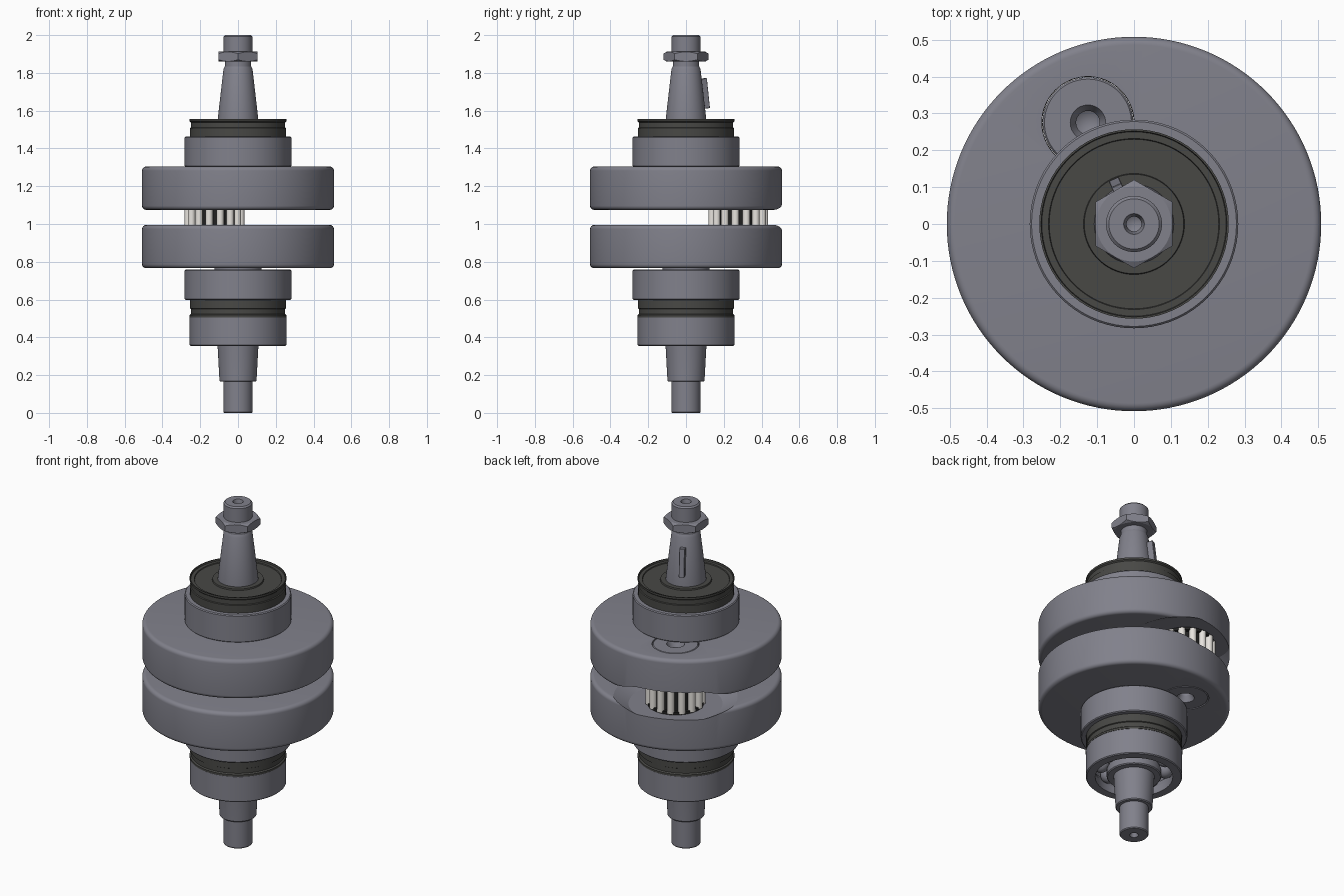
import bpy, bmesh, math
from mathutils import Matrix

if "Cube" in bpy.data.objects:
    bpy.data.objects.remove(bpy.data.objects["Cube"])

PX, PY = -0.125, 0.275          # crank pin axis
MID = 1.035                     # plane halfway between the webs
PIN_ANGLE = math.atan2(PY, PX)


def material(name, rgb):
    m = bpy.data.materials.new(name)
    m.diffuse_color = (*rgb, 1)
    m.use_nodes = True
    m.node_tree.nodes["Principled BSDF"].inputs["Base Color"].default_value = m.diffuse_color
    return m


STEEL = material("blue_grey_steel", (0.22, 0.22, 0.26))
RUBBER = material("dark_rubber", (0.065, 0.065, 0.06))
BLACK = material("black_cage", (0.015, 0.015, 0.015))
BRIGHT = material("bright_steel", (0.8, 0.77, 0.73))


def activate(ob):
    bpy.ops.object.select_all(action='DESELECT')
    ob.select_set(True)
    bpy.context.view_layer.objects.active = ob


def smooth(ob):
    activate(ob)
    bpy.ops.object.shade_smooth_by_angle(angle=math.radians(24))


def finish(name, bm, mat=STEEL, loc=(0, 0, 0)):
    bmesh.ops.remove_doubles(bm, verts=bm.verts, dist=1e-5)
    bmesh.ops.recalc_face_normals(bm, faces=bm.faces)
    me = bpy.data.meshes.new(name)
    bm.to_mesh(me)
    bm.free()
    me.materials.append(mat)
    ob = bpy.data.objects.new(name, me)
    bpy.context.collection.objects.link(ob)
    ob.location = loc
    smooth(ob)
    return ob


def lathe(name, profile, mat=STEEL, loc=(0, 0, 0), closed=False, steps=72):
    """Spin (radius, z) points about z; closed makes a ring."""
    bm = bmesh.new()
    vs = [bm.verts.new((r, 0, z)) for r, z in profile]
    pairs = list(zip(vs, vs[1:])) + ([(vs[-1], vs[0])] if closed else [])
    es = [bm.edges.new(p) for p in pairs]
    bmesh.ops.spin(bm, geom=vs + es, cent=(0, 0, 0), axis=(0, 0, 1),
                   angle=2 * math.pi, steps=steps, use_merge=True)
    return finish(name, bm, mat, loc)


def cut(ob, tool, op='DIFFERENCE'):
    mod = ob.modifiers.new("cut", 'BOOLEAN')
    mod.object, mod.operation, mod.solver = tool, op, 'EXACT'
    activate(ob)
    bpy.ops.object.modifier_apply(modifier=mod.name)
    bpy.data.objects.remove(tool)
    smooth(ob)


def flip(profile, about):
    return [(r, 2 * about - z) for r, z in profile]


# Crank webs with pin bore and conical rod pocket
def web(name, mirrored):
    f = (lambda p: flip(p, MID)) if mirrored else (lambda p: p)
    R, b, t, c = 0.508, 0.766, 0.995, 0.022
    arc = [(R - c + c * math.sin(a * math.pi / 12), b + c - c * math.cos(a * math.pi / 12))
           for a in range(7)]
    top = [(r, b + t - z) for r, z in reversed(arc)]
    ob = lathe(name, f([(0, b)] + arc + top + [(0, t)]), steps=128)
    cut(ob, lathe("pocket_cutter", f([(0, 0.955), (0.25, 0.955), (0.35, 1.005), (0, 1.005)]),
                  loc=(PX, PY, 0), steps=96))
    cut(ob, lathe("bore_cutter", f([(0, 0.7), (0.125, 0.7), (0.125, 1.1), (0, 1.1)]),
                  loc=(PX, PY, 0), steps=64))


web("lower_web", False)
web("upper_web", True)

# Crank pin with a drilled hole at each end
half = [(0, 0.86), (0.032, 0.84), (0.032, 0.80), (0.048, 0.766), (0.118, 0.766), (0.123, 0.772)]
lathe("crank_pin", half + flip(half, MID)[::-1], loc=(PX, PY, 0))

# Needle cage and rollers around the pin
lathe("needle_cage", [(0.124, 0.956), (0.15, 0.956), (0.15, 0.972), (0.132, 0.972),
                      (0.132, 1.098), (0.15, 1.098), (0.15, 1.114), (0.124, 1.114)],
      BLACK, (PX, PY, 0), closed=True)
bm = bmesh.new()
for i in range(15):
    a = PIN_ANGLE + i * 2 * math.pi / 15
    bmesh.ops.create_cone(bm, cap_ends=True, segments=16, radius1=0.02, radius2=0.02, depth=0.146,
                          matrix=Matrix.Translation((0.14 * math.cos(a), 0.14 * math.sin(a), MID)))
finish("needle_rollers", bm, BRIGHT, (PX, PY, 0))

# Lower and upper shafts, with centre-drilled ends
lathe("lower_shaft", [(0, 0.04), (0.012, 0.03), (0.024, 0), (0.073, 0), (0.077, 0.005),
                      (0.077, 0.165), (0.094, 0.165), (0.098, 0.17), (0.108, 0.352),
                      (0.11, 0.37), (0.11, 0.756), (0.125, 0.757), (0.125, 0.78), (0, 0.78)])
lathe("upper_shaft", [(0, 1.29), (0.125, 1.29), (0.125, 1.305), (0.108, 1.306), (0.108, 1.55),
                      (0.077, 1.82), (0.07, 1.835), (0.07, 1.905), (0.076, 1.91),
                      (0.076, 1.992), (0.068, 2.0), (0.028, 2.0), (0.02, 1.97), (0.02, 1.95),
                      (0, 1.94)])


# Ball bearings: outer ring, inner ring, balls
def bearing(name, z0, z1, R):
    c, m = 0.005, (z0 + z1) / 2
    ro, ri, rm = R - 0.05, 0.145, (R - 0.05 + 0.145) / 2
    lathe(name + "_outer_ring",
          [(ro, z0), (R - c, z0), (R, z0 + c), (R, z1 - c), (R - c, z1), (ro, z1),
           (ro, m + 0.035), (ro + 0.018, m), (ro, m - 0.035)], closed=True)
    lathe(name + "_inner_ring",
          [(0.109, z0), (ri - 0.005, z0), (ri, z0 + 0.005), (ri, m - 0.035), (ri - 0.016, m),
           (ri, m + 0.035), (ri, z1 - 0.005), (ri - 0.005, z1), (0.109, z1)], closed=True)
    bm = bmesh.new()
    for i in range(9):
        a = i * 2 * math.pi / 9
        bmesh.ops.create_uvsphere(bm, u_segments=20, v_segments=12, radius=(ro - ri) / 2 + 0.014,
                                  matrix=Matrix.Translation((rm * math.cos(a), rm * math.sin(a), m)))
    finish(name + "_balls", bm)


bearing("end_bearing", 0.355, 0.51, 0.256)
bearing("lower_main_bearing", 0.598, 0.758, 0.283)
bearing("upper_main_bearing", 1.303, 1.463, 0.283)

# Grooved rubber oil seals
seal = [(0.109, 1.463), (0.255, 1.463), (0.255, 1.508), (0.25, 1.511), (0.25, 1.538),
        (0.257, 1.544), (0.257, 1.555), (0.252, 1.555), (0.25, 1.546), (0.232, 1.546),
        (0.23, 1.541), (0.137, 1.541), (0.135, 1.549), (0.107, 1.549)]
lathe("upper_seal", seal, RUBBER, closed=True)
lathe("lower_seal", [(r, 1.463 + 0.598 - z) for r, z in seal], RUBBER, closed=True)

# Hexagon nut with chamfered corners
bm = bmesh.new()
bmesh.ops.create_cone(bm, cap_ends=True, segments=6, radius1=0.12, radius2=0.12, depth=0.052,
                      matrix=Matrix.Translation((0, 0, 1.886)))
nut = finish("shaft_nut", bm)
if max(abs(v.co.x) for v in nut.data.vertices) > 0.115:     # corners belong on the y axis
    nut.data.transform(Matrix.Rotation(math.pi / 6, 4, 'Z'))
cut(nut, lathe("nut_chamfer", [(0, 1.86), (0.102, 1.86), (0.123, 1.872), (0.123, 1.9),
                               (0.102, 1.912), (0, 1.912)]), 'INTERSECT')

# Drive key lying along the taper, in line with the pin
bm = bmesh.new()
bmesh.ops.create_cube(bm, size=1, matrix=Matrix.Diagonal((0.055, 0.03, 0.16, 1)))
bmesh.ops.bevel(bm, geom=list(bm.edges), offset=0.002, segments=1, affect='EDGES')
key = finish("shaft_key", bm, loc=(0.097 * math.cos(PIN_ANGLE), 0.097 * math.sin(PIN_ANGLE), 1.69))
key.rotation_euler = (0, -math.atan(0.115), PIN_ANGLE)
